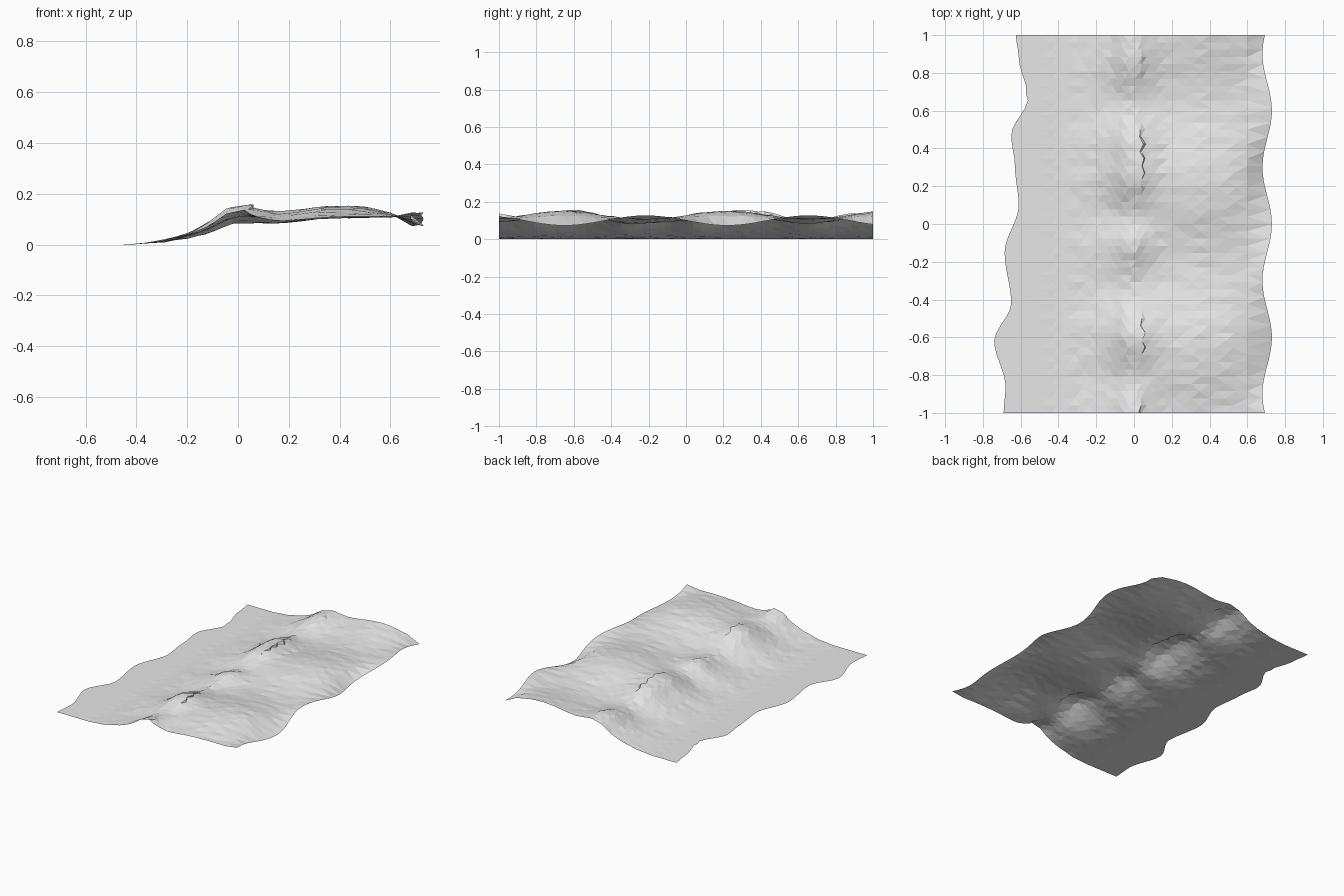
import bpy, bmesh, math, random

cube = bpy.data.objects.get("Cube")
if cube:
    bpy.data.objects.remove(cube, do_unlink=True)
random.seed(4)


def smooth_lookup(points, t):
    """Eased interpolation through sorted (position, value) pairs."""
    if t <= points[0][0]:
        return points[0][1]
    for (a, va), (b, vb) in zip(points, points[1:]):
        if t <= b:
            f = (t - a) / (b - a)
            return va + (vb - va) * f * f * (3 - 2 * f)
    return points[-1][1]


def linear_lookup(points, t):
    for a, b in zip(points, points[1:]):
        if t <= b[0]:
            f = max(0, (t - a[0]) / (b[0] - a[0]))
            return [p + (q - p) * f for p, q in zip(a, b)]
    return list(points[-1])


# Wavy shoreline on the low side, ridge crest heights along y
SHORE = [(-1, -.69), (-.86, -.68), (-.62, -.74), (-.42, -.65), (-.15, -.685),
         (.1, -.61), (.3, -.63), (.47, -.65), (.67, -.56), (.88, -.61), (1, -.625)]
CREST = [(-1, .138), (-.83, .11), (-.6, .16), (-.32, .085), (-.1, .122),
         (.03, .09), (.27, .158), (.42, .15), (.64, .09), (.88, .14), (1, .135)]

# Cross-section: x, base height, long-wave amount, crest influence
SECTION = [(-.42, 0, 0, 0), (-.3, .012, 0, .1), (-.2, .032, 0, .25),
           (-.12, .06, 0, .55), (-.05, .098, 0, .9), (.01, .115, 0, 1),
           (.07, .108, .012, .5), (.15, .104, .02, .1), (.25, .115, .022, 0),
           (.35, .129, .024, 0), (.5, .127, .022, 0), (.6, .116, .008, 0),
           (.7, .1, -.027, 0)]
ROWS = 52
COLUMNS = [-.54, -.42, -.36, -.3, -.25, -.2, -.16, -.12, -.08, -.04, .01,
           .05, .1, .16, .24, .33, .42, .51, .6]


def height(x, y):
    _, base, wave, crest = linear_lookup(SECTION, x)
    swell = math.cos(math.tau * (y - .22) / .87)
    return base + wave * swell + crest * (smooth_lookup(CREST, y) - .115)


# Terrain sheet: staggered rows of long triangles
bm = bmesh.new()
rows = []
for j in range(ROWS + 1):
    y = -1 + 2 * j / ROWS
    shore = smooth_lookup(SHORE, y)
    rim = .705 + .025 * math.cos(math.tau * y / .6)
    row = [bm.verts.new((shore, y, 0))]
    for i, x in enumerate(COLUMNS):
        gap = COLUMNS[min(i + 1, len(COLUMNS) - 1)] - x
        px = x + gap * (.22 if j % 2 else -.22) + random.uniform(-.1, .1) * gap
        # peaks lean slightly over the hollow behind the crest
        pz = max(0, height(px, y))
        if -.02 < x < .03:
            px += .9 * (smooth_lookup(CREST, y) - .115)
        if x > -.35:
            pz += random.uniform(-.0025, .0025)
        row.append(bm.verts.new((px, y, max(0, pz))))
    row.append(bm.verts.new((rim, y, height(.7, y))))
    rows.append(row)

for j, (low, high) in enumerate(zip(rows, rows[1:])):
    for i in range(len(low) - 1):
        a, b, c, d = low[i], low[i + 1], high[i + 1], high[i]
        if j % 2:
            bm.faces.new((a, b, c))
            bm.faces.new((a, c, d))
        else:
            bm.faces.new((a, b, d))
            bm.faces.new((b, c, d))

mesh = bpy.data.meshes.new("terrain_sheet")
bm.to_mesh(mesh)
bm.free()

# Pale grey ground
ground = bpy.data.materials.new("pale_grey")
ground.use_nodes = True
colour = (.8, .8, .8, 1)
ground.diffuse_color = colour
ground.node_tree.nodes["Principled BSDF"].inputs["Base Color"].default_value = colour
mesh.materials.append(ground)
terrain = bpy.data.objects.new("terrain_sheet", mesh)
bpy.context.collection.objects.link(terrain)
